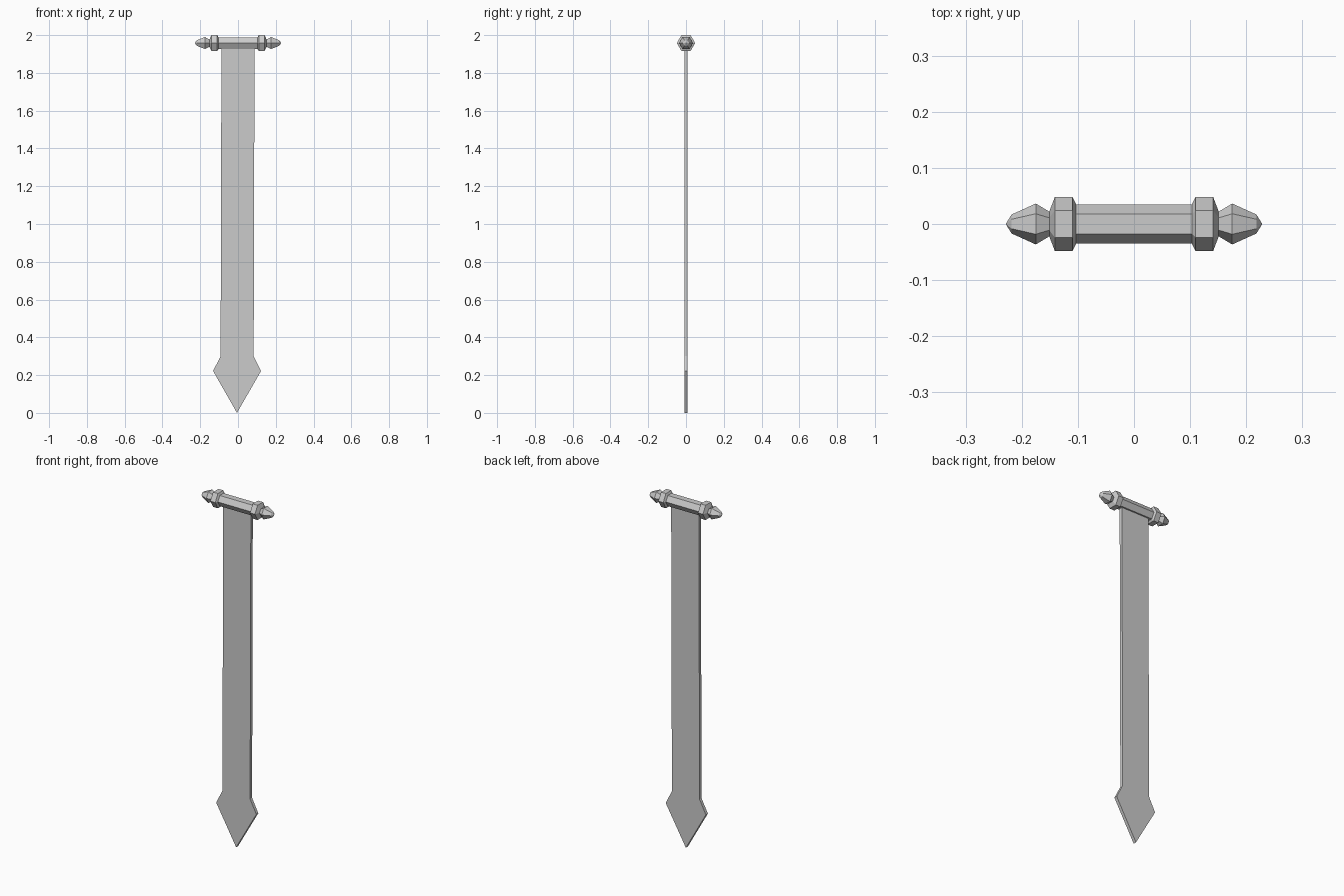
import bpy, math

if "Cube" in bpy.data.objects:
    bpy.data.objects.remove(bpy.data.objects["Cube"])

ROD_Z = 1.958


def make_object(name, verts, faces):
    mesh = bpy.data.meshes.new(name)
    mesh.from_pydata(verts, [], faces)
    mesh.update()
    obj = bpy.data.objects.new(name, mesh)
    bpy.context.collection.objects.link(obj)
    return obj


def lathe_x(name, profile, sides=6):
    """Closed flat-sided turning around the x axis from (x, radius) rings."""
    verts, faces = [], []
    for x, r in profile:
        for k in range(sides):
            a = 2 * math.pi * k / sides
            verts.append((x, r * math.cos(a), ROD_Z + r * math.sin(a)))
    for i in range(len(profile) - 1):
        for k in range(sides):
            n = (k + 1) % sides
            a, b = i * sides, (i + 1) * sides
            faces.append((a + k, b + k, b + n, a + n))
    last = (len(profile) - 1) * sides
    faces.append(tuple(range(sides)))
    faces.append(tuple(last + k for k in reversed(range(sides))))
    return make_object(name, verts, faces)


# Turned crossbar: shaft, collar and pointed finial, mirrored about x = 0
half = [(0.103, 0.035), (0.110, 0.0485), (0.141, 0.0485), (0.151, 0.022),
        (0.175, 0.0365), (0.218, 0.017), (0.228, 0.001)]
lathe_x("crossbar", [(-x, r) for x, r in reversed(half)] + half)

# Flat hanging strip with an arrow-shaped end, leaning very slightly
half_outline = [(0.0875, 1.955), (0.0875, 0.30), (0.127, 0.222)]
outline = [(x, z) for x, z in half_outline] + [(0.0, 0.0)]
outline += [(-x, z) for x, z in reversed(half_outline)]
outline = [(x - 0.0055 * (1 - z / 1.955), z) for x, z in outline]
n = len(outline)
t = 0.009
verts = [(x, y, z) for y in (-t, t) for x, z in outline]
faces = [tuple(reversed(range(n))), tuple(range(n, 2 * n))]
faces += [(k, (k + 1) % n, n + (k + 1) % n, n + k) for k in range(n)]
strip = make_object("hanging_strip", verts, faces)

# Consistent outward normals
import bmesh
for obj in bpy.context.collection.objects:
    bm = bmesh.new()
    bm.from_mesh(obj.data)
    bmesh.ops.recalc_face_normals(bm, faces=bm.faces)
    bm.to_mesh(obj.data)
    bm.free()
